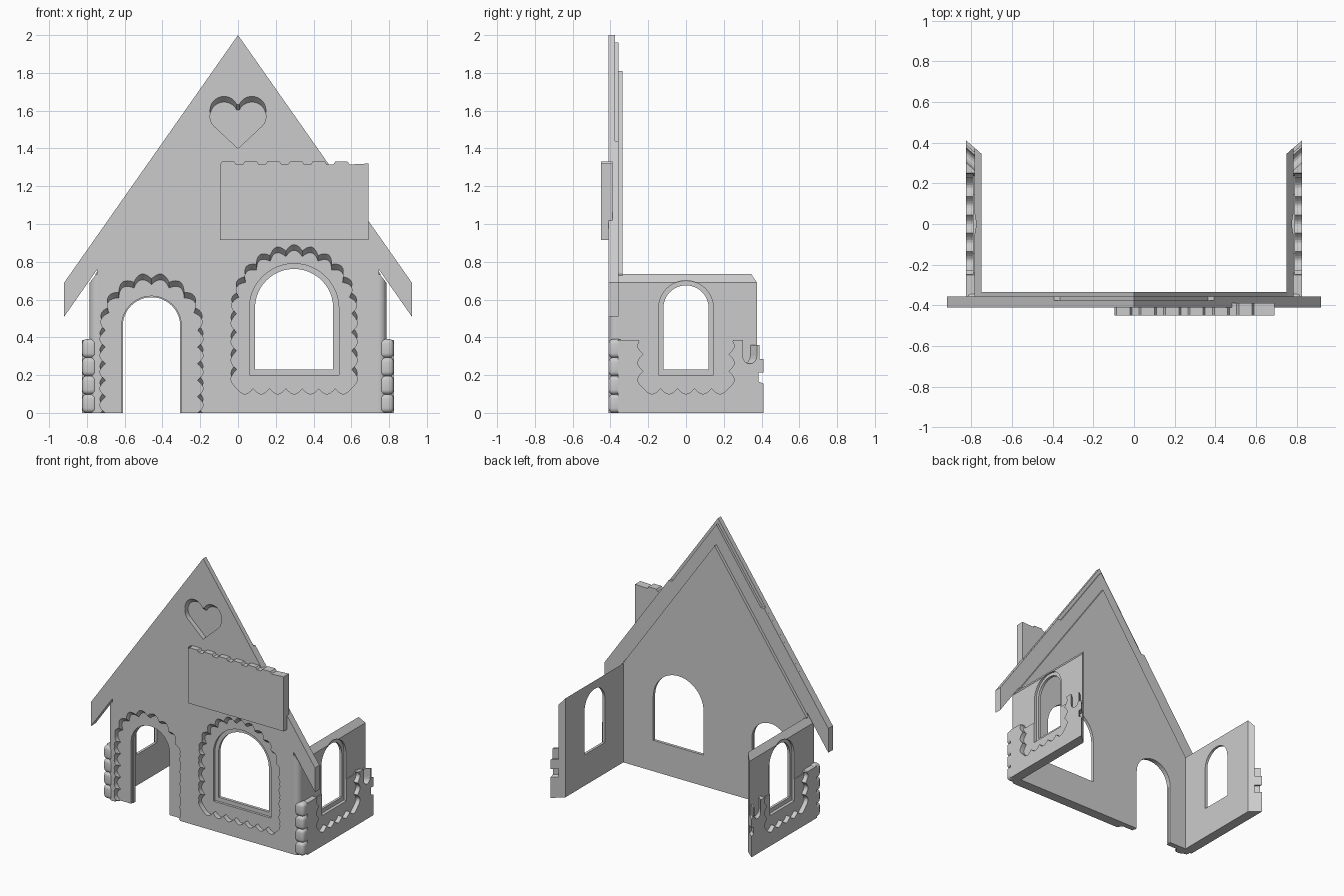
import bpy, bmesh
from math import sin, cos, pi, radians, hypot

cube = bpy.data.objects.get("Cube")
if cube:
    bpy.data.objects.remove(cube)

grey = bpy.data.materials.new("plain grey")
grey.use_nodes = True
grey.diffuse_color = (0.6, 0.6, 0.6, 1)
grey.node_tree.nodes["Principled BSDF"].inputs["Base Color"].default_value = (0.6, 0.6, 0.6, 1)


def prism(name, pts, a, b, axis="y", lift=0.0):
    """Extrude a 2D outline from a to b along an axis; lift raises the end at a."""
    place = {"x": lambda p, t, h: (t, p[0], p[1] + h),
             "y": lambda p, t, h: (p[0], t, p[1] + h),
             "z": lambda p, t, h: (p[0], p[1], t)}[axis]
    bm = bmesh.new()
    near = [bm.verts.new(place(p, a, lift)) for p in pts]
    far = [bm.verts.new(place(p, b, 0)) for p in pts]
    bm.faces.new(near)
    bm.faces.new(far[::-1])
    for i in range(len(pts)):
        j = (i + 1) % len(pts)
        bm.faces.new((near[j], near[i], far[i], far[j]))
    bmesh.ops.recalc_face_normals(bm, faces=bm.faces[:])
    mesh = bpy.data.meshes.new(name)
    bm.to_mesh(mesh)
    bm.free()
    mesh.materials.append(grey)
    obj = bpy.data.objects.new(name, mesh)
    bpy.context.collection.objects.link(obj)
    return obj


def apply(obj, mod):
    bpy.context.view_layer.objects.active = obj
    bpy.ops.object.modifier_apply(modifier=mod.name)


def cut(obj, *args, **kw):
    """Subtract a prism from an object."""
    cutter = prism("cutter", *args, **kw)
    cutter.hide_render = True
    mod = obj.modifiers.new("cut", "BOOLEAN")
    mod.operation, mod.solver, mod.object = "DIFFERENCE", "EXACT", cutter
    apply(obj, mod)
    bpy.data.objects.remove(cutter)


def mirror(obj):
    mod = obj.modifiers.new("mirror", "MIRROR")
    mod.use_mirror_merge = False
    apply(obj, mod)


def arch(c, half, bottom, spring, steps=24):
    top = [(c + half * cos(pi * i / steps), spring + half * sin(pi * i / steps)) for i in range(steps + 1)]
    return [(c - half, bottom), (c + half, bottom)] + top


def scallop(c, half, bottom, spring, bump=0.03, pitch=0.09, samples=8):
    """Arched outline whose edge is a row of round bumps."""
    out = []

    def run(length, point, normal):
        n = max(1, round(length / pitch))
        for i in range(n * samples):
            t = i / (n * samples)
            (x, z), (nx, nz) = point(t), normal(t)
            off = bump * abs(sin(pi * n * t))
            out.append((x + nx * off, z + nz * off))

    rise = spring - bottom
    run(2 * half, lambda t: (c - half + 2 * half * t, bottom), lambda t: (0, -1))
    run(rise, lambda t: (c + half, bottom + rise * t), lambda t: (1, 0))
    run(pi * half, lambda t: (c + half * cos(pi * t), spring + half * sin(pi * t)),
        lambda t: (cos(pi * t), sin(pi * t)))
    run(rise, lambda t: (c - half, spring - rise * t), lambda t: (-1, 0))
    return out


def both_sides(right):
    """Complete a symmetric outline from its +x half."""
    return right + [(-x, z) for x, z in reversed(right) if x]


# Front wall: face plate with eaves, middle layer, inner layer
eave = [(0.745, 0), (0.745, 0.76), (0.92, 0.51), (0.92, 0.69)]
face = prism("front_face", both_sides(eave + [(0, 2)]), -0.41, -0.375)
middle = prism("front_middle", both_sides(eave + [(0.393, 1.44), (0.365, 1.44), (0, 1.96)]), -0.375, -0.357)
inner = prism("front_inner", both_sides([(0.755, 0), (0.755, 0.735), (0, 1.81)]), -0.357, -0.335)

# Door and front window: scalloped recess, stepped frame, opening
door, window = -0.458, 0.297
heart_lobe = [(0.074 + 0.074 * cos(radians(a)), 1.57 + 0.074 * sin(radians(a))) for a in range(-45, 161, 10)]
heart = both_sides([(0, 1.40)] + heart_lobe)
for shape in (scallop(door, 0.243, -0.09, 0.435), scallop(window, 0.304, 0.13, 0.525), heart):
    cut(face, shape, -0.45, -0.37)
    cut(face, shape, -0.415, -0.373, lift=0.036)
cut(middle, arch(door, 0.158, -0.1, 0.46), -0.5, -0.3)
cut(inner, arch(door, 0.152, -0.1, 0.46), -0.5, -0.3)
cut(middle, arch(window, 0.237, 0.2, 0.553), -0.5, -0.3)
cut(inner, arch(window, 0.207, 0.23, 0.555), -0.5, -0.3)

# Sign recess with a toothed top
sign = [(-0.095, 0.915), (0.69, 0.915), (0.69, 1.32)]
for i in range(6):
    x = 0.55 - 0.12 * i
    sign += [(x + 0.04, 1.315), (x + 0.03, 1.33), (x - 0.035, 1.33), (x - 0.045, 1.315)]
sign = sign + [(-0.095, 1.33)]
cut(face, sign, -0.45, -0.388)

# Side walls with rounded front corners, sloped tops and mitred ends
corner = [(0.745 + 0.04 * sin(a * pi / 12), -0.37 - 0.04 * cos(a * pi / 12)) for a in range(7)]
side = prism("side_walls", [(0.745, -0.335), *corner, (0.785, 0.376), (0.75, 0.345), (0.75, -0.335)],
             0, 0.735, axis="z")
for v in side.data.vertices:
    if v.co.z > 0.5:
        v.co.z -= max(0, v.co.x - 0.75) * 1.3

# Raised lower part of each side wall with a stepped rear end
dip = [(0.338 - 0.037 * cos(pi * i / 8), 0.30 - 0.04 * sin(pi * i / 8)) for i in range(9)]
profile = [(-0.36, 0), (0.41, 0), (0.41, 0.155), (0.385, 0.165), (0.385, 0.215), (0.41, 0.215),
           (0.41, 0.285), (0.39, 0.285), (0.39, 0.36), (0.375, 0.36)]
profile += dip[::-1] + [(0.301, 0.385), (0.25, 0.385), (0.235, 0.36), (-0.24, 0.36), (-0.25, 0.385), (-0.36, 0.385)]
base = prism("side_bases", profile, 0.78, 0.825, axis="x")
for v in base.data.vertices:
    if v.co.y > 0.3:
        v.co.y -= (0.825 - v.co.x) * 0.87

# Side windows
frame, opening = arch(0, 0.145, 0.2, 0.555), arch(0, 0.12, 0.23, 0.555)
cut(base, scallop(0, 0.225, 0.13, 0.49), 0.792, 0.9, axis="x")
cut(base, frame, 0.7, 0.9, axis="x")
cut(side, frame, 0.769, 0.9, axis="x")
cut(side, opening, 0.7, 0.9, axis="x")
mirror(side)
mirror(base)

# Stacked rounded corner blocks
for i in range(4):
    z = 0.097 * i
    block = prism("corner_blocks_%d" % (i + 1),
                  [(0.745, -0.41), (0.825, -0.41), (0.825, -0.335), (0.745, -0.335)], z, z + 0.1, axis="z")
    mod = block.modifiers.new("round", "BEVEL")
    mod.width, mod.segments = 0.025, 4
    apply(block, mod)
    mirror(block)
    for o in bpy.context.selected_objects:
        o.select_set(False)
    block.select_set(True)
    bpy.context.view_layer.objects.active = block
    bpy.ops.object.shade_smooth_by_angle()
